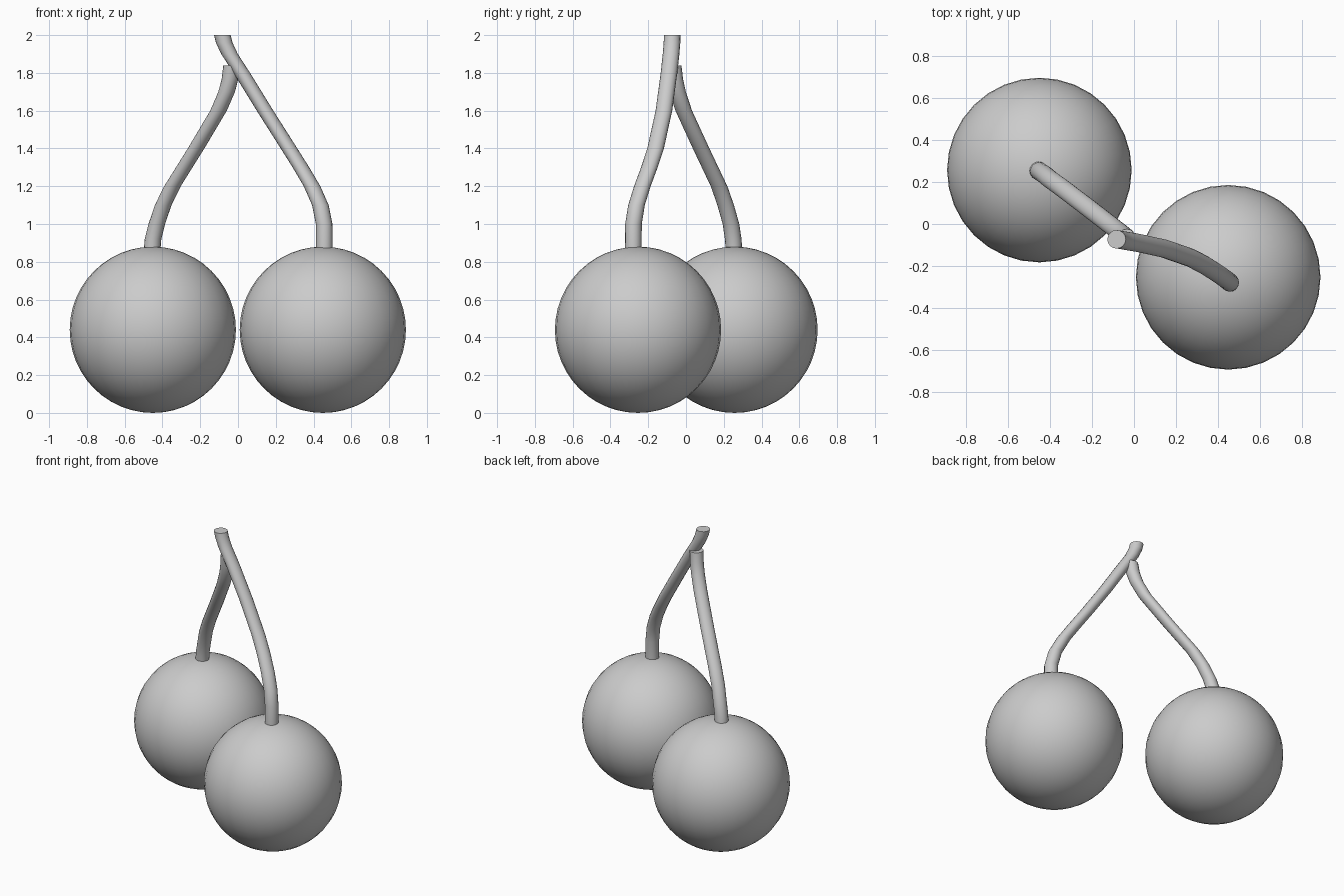
import bpy, bmesh, math

if "Cube" in bpy.data.objects:
    bpy.data.objects.remove(bpy.data.objects["Cube"])

grey = bpy.data.materials.new("plain grey")
grey.diffuse_color = (0.6, 0.6, 0.6, 1)
grey.use_nodes = True
grey.node_tree.nodes["Principled BSDF"].inputs["Base Color"].default_value = grey.diffuse_color


def make_object(name, bm, angle):
    bmesh.ops.recalc_face_normals(bm, faces=bm.faces)
    mesh = bpy.data.meshes.new(name)
    bm.to_mesh(mesh)
    bm.free()
    mesh.materials.append(grey)
    ob = bpy.data.objects.new(name, mesh)
    bpy.context.collection.objects.link(ob)
    bpy.ops.object.select_all(action='DESELECT')
    ob.select_set(True)
    bpy.context.view_layer.objects.active = ob
    bpy.ops.object.shade_smooth_by_angle(angle=math.radians(angle))
    return ob


def cherry(name, x, y, r=0.44):
    bm = bmesh.new()
    bmesh.ops.create_uvsphere(bm, u_segments=32, v_segments=24, radius=r)
    bmesh.ops.translate(bm, verts=bm.verts, vec=(x, y, r))
    make_object(name, bm, 60)


def stem(name, path, r=0.044, sides=16):
    # level rings stacked along the path, bridged and capped
    bm = bmesh.new()
    rings = []
    for x, y, z in path:
        rings.append([bm.verts.new((x + r * math.cos(2 * math.pi * i / sides),
                                    y + r * math.sin(2 * math.pi * i / sides), z))
                      for i in range(sides)])
    for a, b in zip(rings, rings[1:]):
        for i in range(sides):
            j = (i + 1) % sides
            bm.faces.new((a[i], a[j], b[j], b[i]))
    bm.faces.new(rings[0][::-1])
    bm.faces.new(rings[-1])
    make_object(name, bm, 50)


# fruits
cherry("left_cherry", -0.451, 0.257)
cherry("right_cherry", 0.449, -0.254)

# long stem, reaching the very top
stem("right_stem", [
    (0.457, -0.279, 0.86), (0.456, -0.278, 1.0), (0.436, -0.262, 1.1),
    (0.392, -0.231, 1.2), (0.333, -0.194, 1.3), (0.27, -0.161, 1.4),
    (0.143, -0.117, 1.6), (0.02, -0.09, 1.8), (-0.045, -0.079, 1.9),
    (-0.073, -0.074, 1.96), (-0.083, -0.073, 2.0)])

# short stem, joining the long one below its top
stem("left_stem", [
    (-0.455, 0.254, 0.86), (-0.45, 0.25, 0.92), (-0.43, 0.238, 1.0),
    (-0.396, 0.21, 1.1), (-0.347, 0.175, 1.2), (-0.222, 0.08, 1.4),
    (-0.103, -0.012, 1.6), (-0.06, -0.045, 1.7), (-0.042, -0.06, 1.77),
    (-0.034, -0.068, 1.84)])
